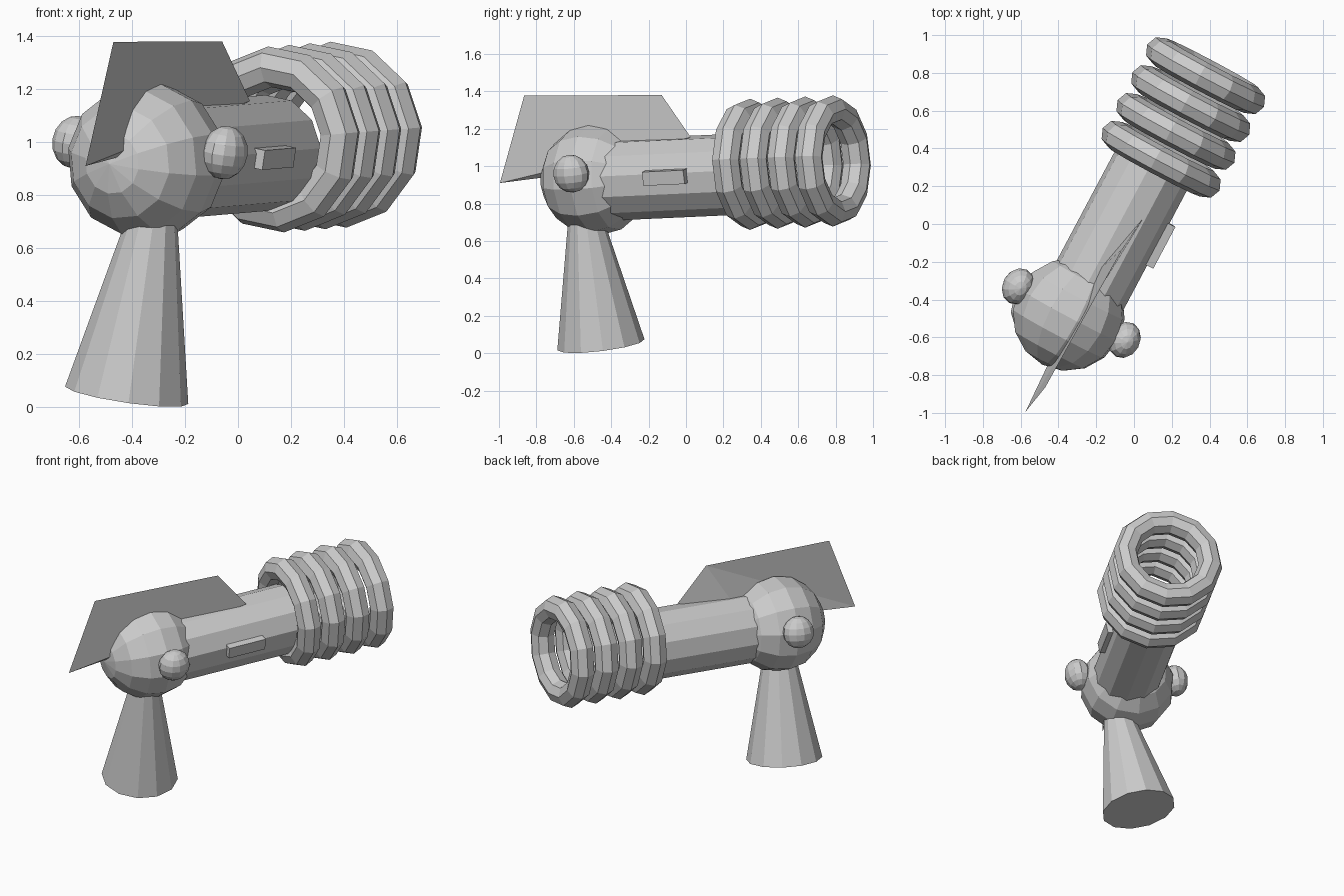
import bpy
import bmesh
from math import radians, sin, cos
from mathutils import Euler, Matrix, Vector

if "Cube" in bpy.data.objects:
    bpy.data.objects.remove(bpy.data.objects["Cube"], do_unlink=True)

# Single colour
grey = bpy.data.materials.new("grey")
grey.use_nodes = True
grey.diffuse_color = (0.6, 0.6, 0.6, 1)
grey.node_tree.nodes["Principled BSDF"].inputs["Base Color"].default_value = (0.6, 0.6, 0.6, 1)

# Whole gun is yawed, pitched up a little and rolled: local y runs along the barrel
YAW = radians(28)
TILT = (Matrix.Rotation(-YAW, 3, 'Z') @ Matrix.Rotation(radians(2.3), 3, 'X')
        @ Matrix.Rotation(radians(10.6), 3, 'Y'))
ALONG_Y = Matrix.Rotation(radians(-90), 3, 'X')


def on_axis(s, side, z):
    """World point at distance s along the barrel heading, shifted sideways."""
    return Vector((s * sin(YAW) + side * cos(YAW), s * cos(YAW) - side * sin(YAW), z))


def add(name, bm, centre=(0, 0, 0), rotation=None, scale=(1, 1, 1)):
    bmesh.ops.recalc_face_normals(bm, faces=bm.faces)
    mesh = bpy.data.meshes.new(name)
    bm.to_mesh(mesh)
    bm.free()
    mesh.materials.append(grey)
    obj = bpy.data.objects.new(name, mesh)
    rot = (rotation or Matrix.Identity(3)).to_4x4()
    obj.matrix_world = Matrix.Translation(centre) @ rot @ Matrix.Diagonal((*scale, 1))
    bpy.context.collection.objects.link(obj)
    return obj


def ball(name, centre, rotation, scale):
    bm = bmesh.new()
    bmesh.ops.create_uvsphere(bm, u_segments=12, v_segments=8, radius=1)
    add(name, bm, centre, rotation, scale)


def cone(name, centre, rotation, r1, r2, depth, caps):
    bm = bmesh.new()
    bmesh.ops.create_cone(bm, segments=12, radius1=r1, radius2=r2, depth=depth, cap_ends=caps)
    add(name, bm, centre, rotation)


# Rounded body with its poles on the barrel axis, and a knob on each side
ball("body", (-0.345, -0.48, 0.93), TILT @ ALONG_Y, (0.3, 0.3, 0.3))
ball("left_knob", (-0.05, -0.614, 0.96), TILT, (0.083, 0.1, 0.102))
ball("right_knob", (-0.614, -0.33, 1.0), TILT, (0.083, 0.1, 0.1))

# Open barrel
half_step = Matrix.Rotation(radians(15), 3, 'Z')
cone("barrel", on_axis(-0.07, -0.053, 0.943), TILT @ ALONG_Y @ half_step,
     0.218, 0.218, 0.86, False)

# Flared grip
grip_length = 0.75
cone("grip", Vector((-0.42, -0.455, 0.045)) + TILT @ Vector((0, 0, grip_length / 2)),
     TILT, 0.235, 0.08, grip_length, True)

# Four rings round the muzzle, each an octagon swept round twelve steps
for i in range(4):
    bm = bmesh.new()
    section = [bm.verts.new((0.275 + 0.077 * cos(radians(45 * k)), 0,
                             0.077 * sin(radians(45 * k)))) for k in range(8)]
    edges = [bm.edges.new((section[k - 1], section[k])) for k in range(8)]
    bmesh.ops.spin(bm, geom=section + edges, axis=(0, 0, 1), cent=(0, 0, 0),
                   angle=radians(360), steps=12, use_merge=True)
    bmesh.ops.remove_doubles(bm, verts=bm.verts, dist=0.001)
    add(f"muzzle_ring_{i + 1}", bm, on_axis(0.37 + i * 0.167, -0.034, 1.01 + i * 0.006),
        TILT @ ALONG_Y @ half_step)

# Raised block on the barrel side
bm = bmesh.new()
bmesh.ops.create_cube(bm, size=1)
add("side_block", bm, on_axis(-0.035, 0.15, 0.945), TILT, (0.09, 0.25, 0.075))

# Thin wedge fin on top
bm = bmesh.new()
nose, top_front, top_rear, tail, inner = [bm.verts.new(p) for p in (
    (-0.575, -0.995, 0.91), (-0.47, -0.865, 1.378), (-0.06, -0.13, 1.38),
    (0.045, 0.025, 1.155), (-0.24, -0.29, 1.0))]
for face in ((nose, top_front, top_rear, tail), (top_rear, tail, inner),
             (nose, top_front, top_rear, inner), (nose, tail, inner)):
    bm.faces.new(face)
add("fin", bm)
